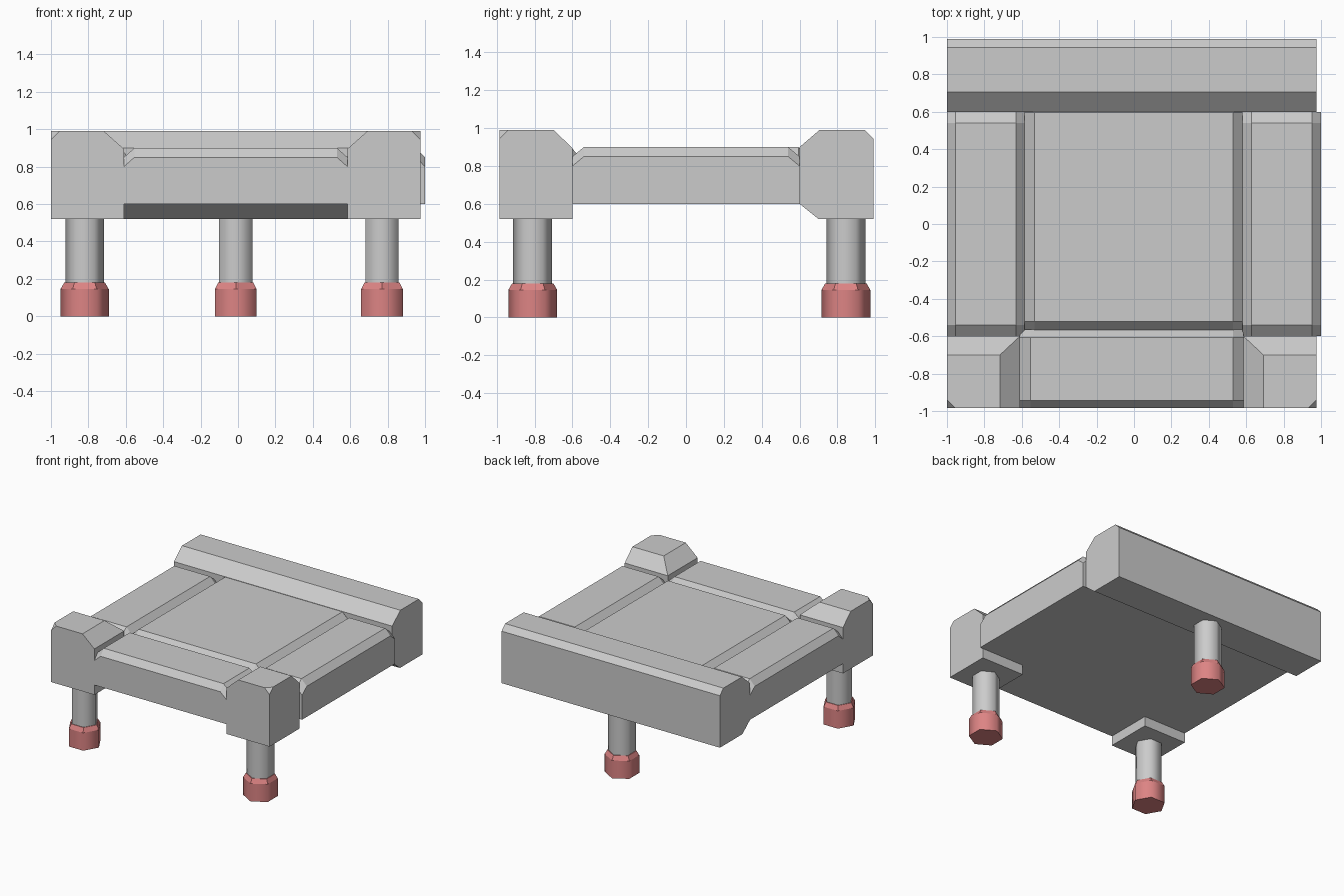
import bpy, bmesh, math

if "Cube" in bpy.data.objects:
    bpy.data.objects.remove(bpy.data.objects["Cube"])

red = bpy.data.materials.new("red_foot")
red.diffuse_color = (0.72, 0.23, 0.23, 1)
red.use_nodes = True
red.node_tree.nodes["Principled BSDF"].inputs["Base Color"].default_value = red.diffuse_color


def finish(name, bm, mat=None):
    bmesh.ops.recalc_face_normals(bm, faces=bm.faces[:])
    me = bpy.data.meshes.new(name)
    bm.to_mesh(me)
    bm.free()
    ob = bpy.data.objects.new(name, me)
    bpy.context.collection.objects.link(ob)
    if mat:
        me.materials.append(mat)
    return ob


def hull(name, pts):
    bm = bmesh.new()
    vs = [bm.verts.new(p) for p in pts]
    bmesh.ops.convex_hull(bm, input=vs)
    bmesh.ops.dissolve_limit(bm, angle_limit=0.02, verts=bm.verts[:], edges=bm.edges[:])
    return finish(name, bm)


# plate: flat box whose top edges are chamfered, corners falling away twice as far
def plate(name, x0, x1, y0, y1, cx=0.05, cy=0.05):
    xs = [(x0, 0.05), (x0 + cx, 0), (x1 - cx, 0), (x1, 0.05)]
    ys = [(y0, 0.05), (y0 + cy, 0), (y1 - cy, 0), (y1, 0.05)]
    pts = [(x, y, 0.9 - dx - dy) for x, dx in xs for y, dy in ys]
    pts += [(x, y, 0.6) for x in (x0, x1) for y in (y0, y1)]
    hull(name, pts)


plate("left_plate", -1.0, -0.585, -0.6, 0.6, 0.046, 0.06)
plate("right_plate", 0.58, 1.0, -0.6, 0.6, 0.048, 0.06)
plate("centre_plate", -0.585, 0.58, -0.567, 0.64, 0.052, 0.045)
plate("front_plate", -0.61, 0.585, -0.985, -0.565, 0.056, 0.042)

# back bar: profile in y, z swept along x
profile = [(0.6, 0.6), (0.7, 0.52), (0.99, 0.52), (0.99, 0.945),
           (0.945, 0.99), (0.705, 0.99), (0.6, 0.9)]
hull("back_bar", [(x, y, z) for x in (-1.0, 0.975) for y, z in profile])


# front corner blocks: inner top edges sloped, outer top corner clipped
def corner_block(name, xo, xi):
    s = 1 if xi > xo else -1
    yo, yi, xt, yt, c = -0.985, -0.6, xi - s * 0.107, -0.7, 0.045
    pts = [(x, y, 0.52) for x in (xo, xi) for y in (yo, yi)]
    pts += [(xi, yo, 0.895), (xi, yi, 0.895), (xo, yi, 0.895)]
    pts += [(xt, yo, 0.99), (xt, yt, 0.99), (xo, yt, 0.99)]
    pts += [(xo + s * c, yo, 0.99), (xo, yo + c, 0.99), (xo, yo, 0.99 - c)]
    hull(name, pts)


corner_block("left_corner_block", -1.0, -0.61)
corner_block("right_corner_block", 0.975, 0.585)


# six-sided turned part with smooth walls and flat caps
def turned(name, x, y, rings, turn, mat=None):
    bm = bmesh.new()
    loops = []
    for r, z in rings:
        loops.append([bm.verts.new((x + r * math.cos(turn + k * math.pi / 3),
                                    y + r * math.sin(turn + k * math.pi / 3), z))
                      for k in range(6)])
    bm.faces.new(loops[0])
    bm.faces.new(loops[-1])
    for i, (a, b) in enumerate(zip(loops, loops[1:])):
        for k in range(6):
            f = bm.faces.new((a[k], a[(k + 1) % 6], b[(k + 1) % 6], b[k]))
            f.smooth = i == 0
    finish(name, bm, mat)


# three legs with red feet
for name, x, y, turn in (("front_left", -0.82, -0.81, 0),
                         ("front_right", 0.77, -0.81, math.pi / 2),
                         ("back", -0.012, 0.845, math.pi / 2)):
    turned(name + "_leg", x, y, [(0.103, 0.17), (0.103, 0.61)], turn)
    turned(name + "_foot", x, y, [(0.129, 0), (0.129, 0.145), (0.109, 0.18)], turn, red)
